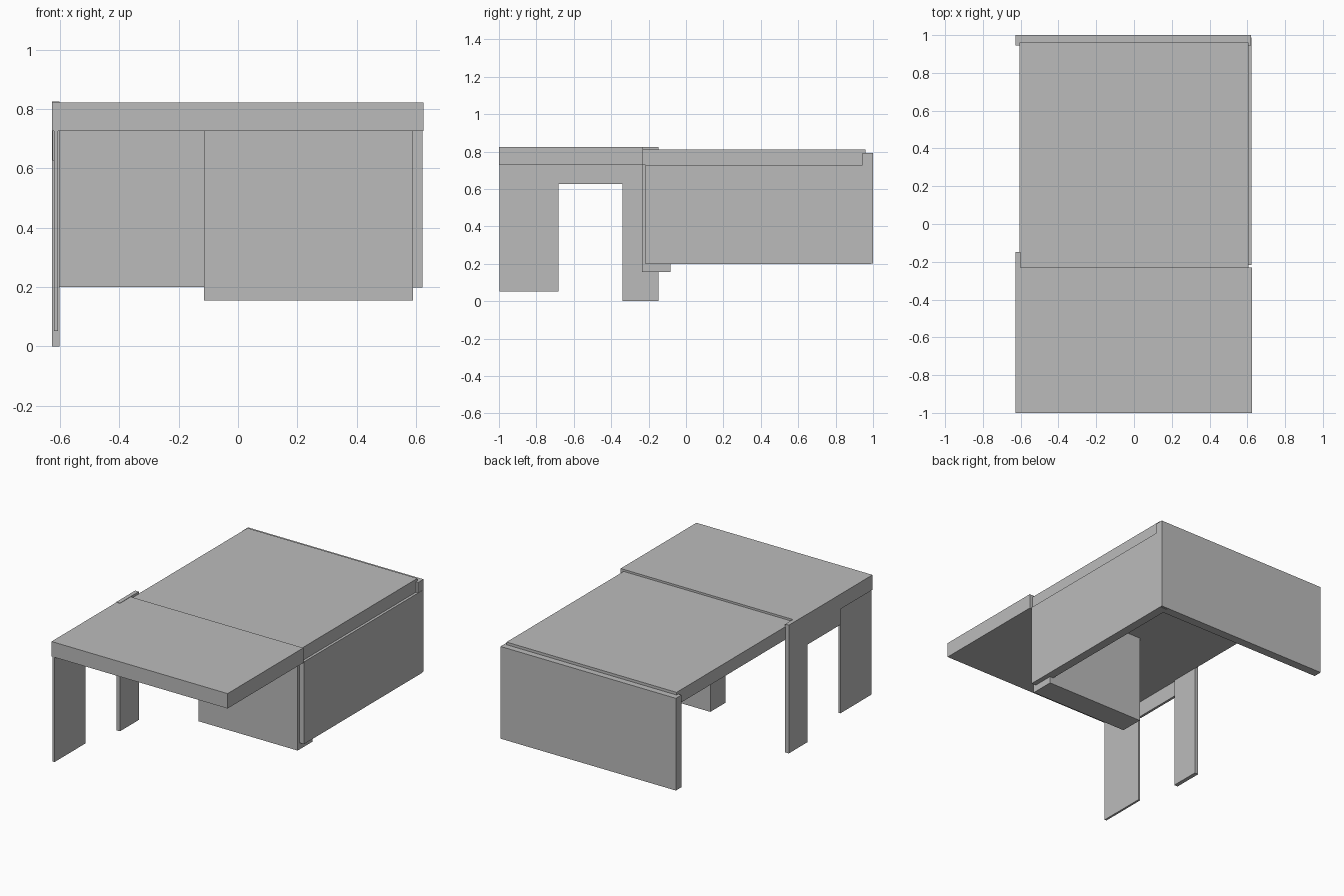
import bpy
import bmesh
from mathutils import Matrix, Vector

cube = bpy.data.objects.get("Cube")
if cube:
    bpy.data.objects.remove(cube, do_unlink=True)

# Single plain grey finish
grey = bpy.data.materials.new("plain grey")
grey.use_nodes = True
colour = (0.5, 0.5, 0.5, 1)
grey.diffuse_color = colour
grey.node_tree.nodes["Principled BSDF"].inputs["Base Color"].default_value = colour


def board(name, x, y, z):
    """Flat board spanning the given (low, high) ranges."""
    low, high = (Vector(c) for c in zip(x, y, z))
    bm = bmesh.new()
    place = Matrix.Translation((low + high) / 2) @ Matrix.Diagonal((*(high - low), 1))
    bmesh.ops.create_cube(bm, size=1, matrix=place)
    mesh = bpy.data.meshes.new(name)
    bm.to_mesh(mesh)
    bm.free()
    mesh.materials.append(grey)
    obj = bpy.data.objects.new(name, mesh)
    bpy.context.collection.objects.link(obj)
    return obj


under = 0.727  # underside of both tops
joint = -0.23  # seam between the two tops

# Tops
board("front_top", (-0.627, 0.626), (-1, joint), (under, 0.823))
board("rear_top", (-0.605, 0.605), (joint, 0.96), (under, 0.81))

# Rear and left-hand walls
board("back_panel", (-0.628, 0.62), (0.944, 1), (0.2, 0.793))
board("left_panel", (0.565, 0.622), (-0.217, 0.988), (0.198, under))

# Deep support under the seam
board("support_box", (-0.115, 0.59), (-0.236, -0.083), (0.155, under))

# Legs and rail on the right-hand edge
board("front_leg", (-0.621, -0.607), (-0.998, -0.682), (0.052, under))
board("rear_leg", (-0.628, -0.602), (-0.34, -0.148), (0, 0.825))
board("side_rail", (-0.626, -0.61), (-0.684, -0.338), (0.626, under))
